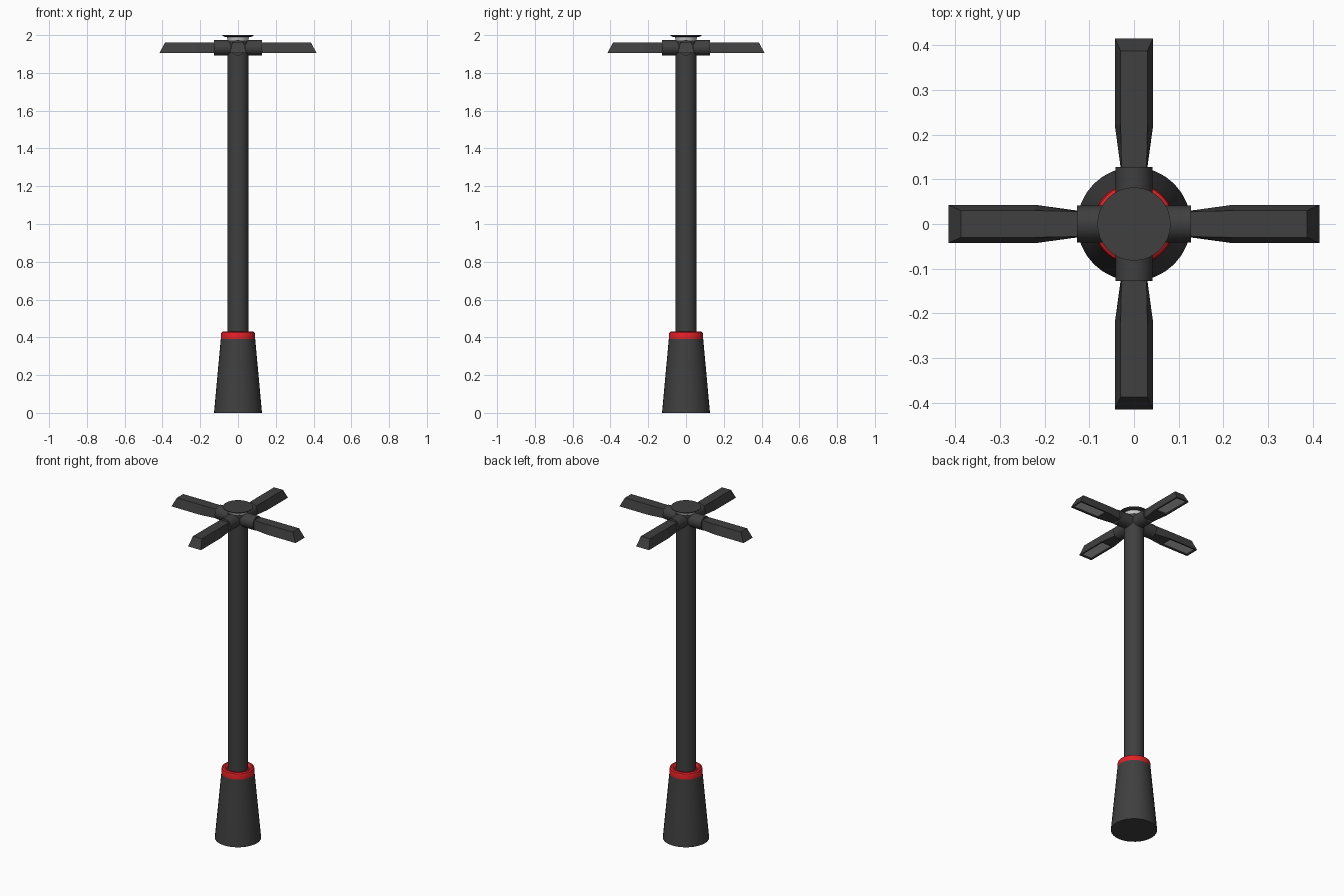
import bpy, bmesh
from math import pi, cos, sin, radians
from mathutils import Matrix

if "Cube" in bpy.data.objects:
    bpy.data.objects.remove(bpy.data.objects["Cube"])


def material(name, rgb):
    m = bpy.data.materials.new(name)
    m.diffuse_color = (*rgb, 1)
    m.use_nodes = True
    m.node_tree.nodes["Principled BSDF"].inputs["Base Color"].default_value = m.diffuse_color
    return m


DARK = material("dark_metal", (0.05, 0.05, 0.05))
RED = material("red_paint", (0.75, 0.015, 0.02))
LENS = material("pale_lens", (0.6, 0.6, 0.6))


def finish(name, bm, mats, smooth=True):
    bmesh.ops.recalc_face_normals(bm, faces=bm.faces)
    mesh = bpy.data.meshes.new(name)
    bm.to_mesh(mesh)
    bm.free()
    for m in mats:
        mesh.materials.append(m)
    ob = bpy.data.objects.new(name, mesh)
    bpy.context.collection.objects.link(ob)
    if smooth:
        bpy.ops.object.select_all(action='DESELECT')
        ob.select_set(True)
        bpy.context.view_layer.objects.active = ob
        bpy.ops.object.shade_smooth_by_angle(angle=radians(30))
    return ob


def lathe(name, profile, mat, sides=32, matrix=Matrix()):
    """Capped solid of revolution about z from (radius, height) points."""
    bm = bmesh.new()
    rings = [[bm.verts.new((r * cos(2 * pi * i / sides), r * sin(2 * pi * i / sides), z))
              for i in range(sides)] for r, z in profile]
    for a, b in zip(rings, rings[1:]):
        for i in range(sides):
            j = (i + 1) % sides
            bm.faces.new((a[i], a[j], b[j], b[i]))
    bm.faces.new(rings[0][::-1])
    bm.faces.new(rings[-1])
    bm.transform(matrix)
    return finish(name, bm, [mat])


# Column
lathe("base", [(0.127, 0), (0.091, 0.392)], DARK)
lathe("red_collar", [(0.091, 0.39), (0.091, 0.415), (0.088, 0.425), (0.081, 0.43),
                     (0.072, 0.43), (0.06, 0.42), (0.054, 0.42)], RED)
lathe("pole", [(0.055, 0.39), (0.055, 1.972)], DARK)

# Top lamp and its cap
lathe("top_lens", [(0.054, 1.97), (0.06, 1.994)], LENS)
lathe("cap", [(0.072, 1.991), (0.082, 1.996), (0.082, 2.0)], DARK)


def arm(name, matrix):
    """Lamp arm along +x: tapered trapezoid section with a recessed lens below."""
    # stations: bottom x, top x, bottom half width, top half width
    stations = [(0.05, 0.05, 0.03, 0.028), (0.127, 0.127, 0.03, 0.028),
                (0.222, 0.222, 0.043, 0.03), (0.415, 0.387, 0.043, 0.03)]
    bm = bmesh.new()
    rings = [[bm.verts.new(c) for c in ((xb, -wb, 1.906), (xb, wb, 1.906),
                                        (xt, wt, 1.96), (xt, -wt, 1.96))]
             for xb, xt, wb, wt in stations]
    for a, b in zip(rings, rings[1:]):
        for i in range(4):
            j = (i + 1) % 4
            f = bm.faces.new((a[i], a[j], b[j], b[i]))
            if i == 0:
                under = f
    bm.faces.new(rings[0][::-1])
    bm.faces.new(rings[-1])
    bmesh.ops.recalc_face_normals(bm, faces=bm.faces)
    bmesh.ops.inset_region(bm, faces=[under], thickness=0.012)
    bmesh.ops.inset_region(bm, faces=[under], thickness=0.002, depth=-0.006)
    under.material_index = 1
    bm.transform(matrix)
    return finish(name, bm, [DARK, LENS], smooth=False)


# Four sockets and arms
for k in range(4):
    turn = Matrix.Rotation(k * pi / 2, 4, 'Z')
    along_x = Matrix.Translation((0, 0, 1.933)) @ Matrix.Rotation(pi / 2, 4, 'Y')
    lathe(f"arm_socket_{k + 1}", [(0.041, 0), (0.041, 0.127)], DARK, 24, turn @ along_x)
    arm(f"lamp_arm_{k + 1}", turn)
